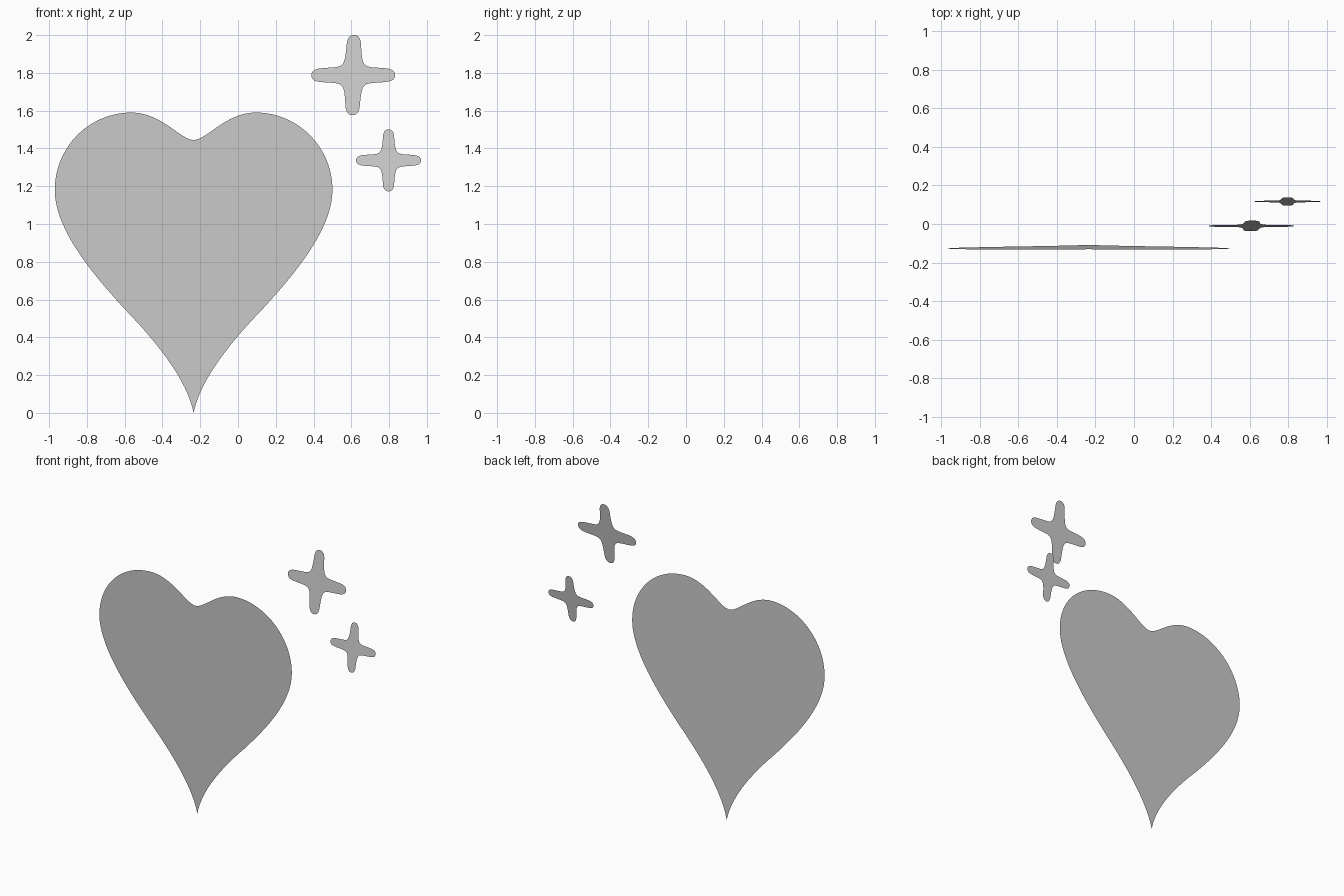
import bpy, bmesh
from mathutils import Vector
from mathutils.geometry import interpolate_bezier

if "Cube" in bpy.data.objects:
    bpy.data.objects.remove(bpy.data.objects["Cube"])


def trace(segments, steps):
    """Sample a chain of 2D bezier segments (start, handle, handle, end)."""
    pts = []
    for seg in segments:
        pts += interpolate_bezier(*[Vector(p) for p in seg], steps)[:-1]
    pts.append(Vector(segments[-1][3]))
    return [(p.x, p.y) for p in pts]


def flat_shape(name, outline, origin, lean, scale=1.0, skew=0.0):
    """Fill an outline (x, z) as a thin sheet that leans along y."""
    bm = bmesh.new()
    verts = [bm.verts.new((scale * (x + skew * z), scale * lean * z, scale * z))
             for x, z in outline]
    face = bm.faces.new(verts)
    face.normal_update()
    if face.normal.y > 0:
        face.normal_flip()
    bmesh.ops.triangulate(bm, faces=[face])
    mesh = bpy.data.meshes.new(name)
    bm.to_mesh(mesh)
    bm.free()
    obj = bpy.data.objects.new(name, mesh)
    obj.location = origin
    bpy.context.collection.objects.link(obj)


# Heart: right half from notch to tip, then mirrored
half = trace([
    ((0, 1.445), (0.07, 1.445), (0.17, 1.59), (0.33, 1.59)),
    ((0.33, 1.59), (0.55, 1.59), (0.735, 1.41), (0.735, 1.18)),
    ((0.735, 1.18), (0.735, 0.96), (0.51, 0.71), (0.37, 0.555)),
    ((0.37, 0.555), (0.24, 0.42), (0.04, 0.20), (0, 0)),
], 24)
heart = half + [(-x, z) for x, z in reversed(half[1:-1])]
flat_shape("heart", heart, (-0.235, -0.108, 0), -0.016)

# Sparkle: one quadrant from top tip to right tip, mirrored to four
W, L = 0.222, 0.212
quad = trace([
    ((0, L), (0.025, L), (0.036, L - 0.02), (0.038, L - 0.05)),
    ((0.038, L - 0.05), (0.043, 0.10), (0.045, 0.07), (0.062, 0.054)),
    ((0.062, 0.054), (0.08, 0.038), (0.12, 0.042), (W - 0.05, 0.036)),
    ((W - 0.05, 0.036), (W - 0.018, 0.033), (W, 0.022), (W, 0)),
], 12)
right = quad + [(x, -z) for x, z in reversed(quad[:-1])]
sparkle = right + [(-x, z) for x, z in reversed(right[1:-1])]
flat_shape("large_sparkle", sparkle, (0.61, -0.01, 1.788), 0.13, skew=0.02)
flat_shape("small_sparkle", sparkle, (0.797, 0.117, 1.337), 0.13, scale=0.775)
